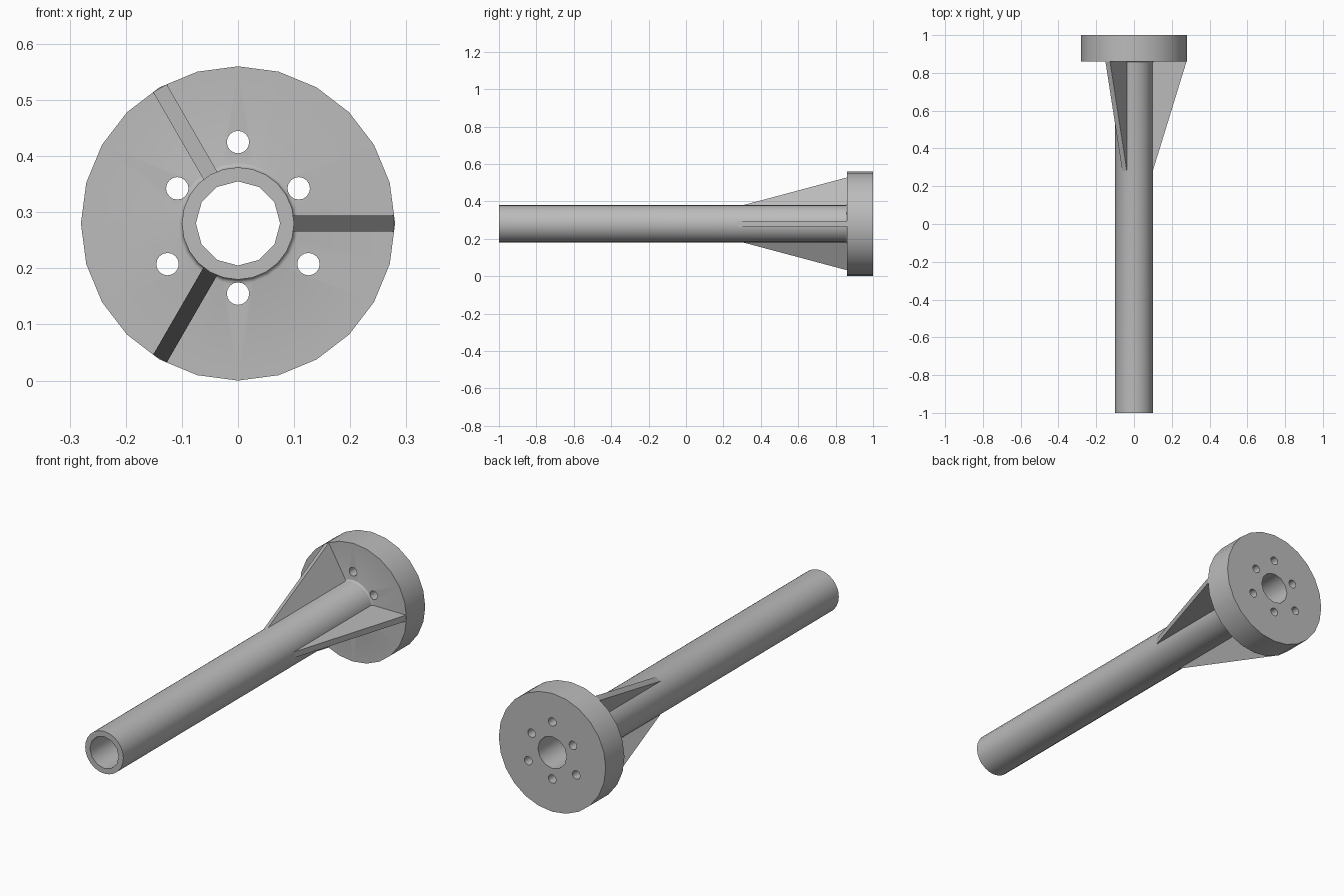
import bpy, bmesh
from math import sin, cos, pi, radians
from mathutils import Matrix, Vector

if "Cube" in bpy.data.objects:
    bpy.data.objects.remove(bpy.data.objects["Cube"], do_unlink=True)

AXIS_Z = 0.28        # height of the shaft axis
FLANGE_R = 0.28
TUBE_R = 0.10
FLANGE_Y = 0.86      # front face of the flange
FILLET = 0.008

grey = bpy.data.materials.new("plain grey")
grey.use_nodes = True
colour = (0.5, 0.5, 0.5, 1)
grey.diffuse_color = colour
grey.node_tree.nodes["Principled BSDF"].inputs["Base Color"].default_value = colour


def make_object(name, bm):
    bmesh.ops.recalc_face_normals(bm, faces=bm.faces)
    mesh = bpy.data.meshes.new(name)
    bm.to_mesh(mesh)
    bm.free()
    mesh.materials.append(grey)
    ob = bpy.data.objects.new(name, mesh)
    bpy.context.collection.objects.link(ob)
    return ob


def polar(r, angle, y):
    return Vector((r * cos(angle), y, AXIS_Z + r * sin(angle)))


def lathe(name, profile, sides):
    """Solid turned about the shaft axis from (radius, y) points."""
    bm = bmesh.new()
    rings = [[bm.verts.new(polar(r, 2 * pi * i / sides, y)) for i in range(sides)]
             for r, y in profile]
    for a, b in zip(rings, rings[1:]):
        for i in range(sides):
            j = (i + 1) % sides
            bm.faces.new((a[i], a[j], b[j], b[i]))
    bm.faces.new(rings[0])
    bm.faces.new(rings[-1])
    return make_object(name, bm)


def cut(target, centre, radius, sides, y0, y1):
    """Bore a straight hole along y through the target."""
    bm = bmesh.new()
    bmesh.ops.create_cone(bm, cap_ends=True, segments=sides, radius1=radius,
                          radius2=radius, depth=y1 - y0)
    bmesh.ops.transform(bm, verts=bm.verts, matrix=Matrix.Translation(
        (centre.x, (y0 + y1) / 2, centre.z)) @ Matrix.Rotation(pi / 2, 4, 'X'))
    cutter = make_object("hole_cutter", bm)
    cutter.hide_render = True
    mod = target.modifiers.new("hole", 'BOOLEAN')
    mod.operation, mod.solver, mod.object = 'DIFFERENCE', 'EXACT', cutter
    bpy.context.view_layer.objects.active = target
    bpy.ops.object.modifier_apply(modifier=mod.name)
    bpy.data.objects.remove(cutter, do_unlink=True)


# Tube and flange turned as one piece, with a small fillet between them
fillet = [(TUBE_R + FILLET * (1 - cos(a)), FLANGE_Y - FILLET * (1 - sin(a)))
          for a in (0, pi / 6, pi / 3, pi / 2)]
body = lathe("flanged_tube", [(TUBE_R, -1)] + fillet
             + [(FLANGE_R, FLANGE_Y), (FLANGE_R, 1)], 24)

# Central bore and six bolt holes on two alternating circles
cut(body, polar(0, 0, 0), 0.075, 12, -1.1, 1.1)
for k in range(6):
    circle_r = 0.125 if k % 2 == 0 else 0.145
    cut(body, polar(circle_r, radians(30 + 60 * k), 0), 0.02, 16, 0.8, 1.1)

bpy.ops.object.select_all(action='DESELECT')
body.select_set(True)
bpy.context.view_layer.objects.active = body
bpy.ops.object.shade_smooth_by_angle(angle=radians(35))

# Three tapered stiffening ribs
rib_outline = [(0.09, 0.25), (0.278, FLANGE_Y), (0.278, 0.865), (0.09, 0.865)]
for n, name in enumerate(("left_rib", "upper_rib", "lower_rib")):
    angle = radians(120 * n)
    side = Vector((-sin(angle), 0, cos(angle))) * 0.014
    bm = bmesh.new()
    a, b = ([bm.verts.new(polar(r, angle, y) + side * s) for r, y in rib_outline]
            for s in (-1, 1))
    bm.faces.new(a)
    bm.faces.new(b)
    for i in range(4):
        j = (i + 1) % 4
        bm.faces.new((a[i], a[j], b[j], b[i]))
    make_object(name, bm)
